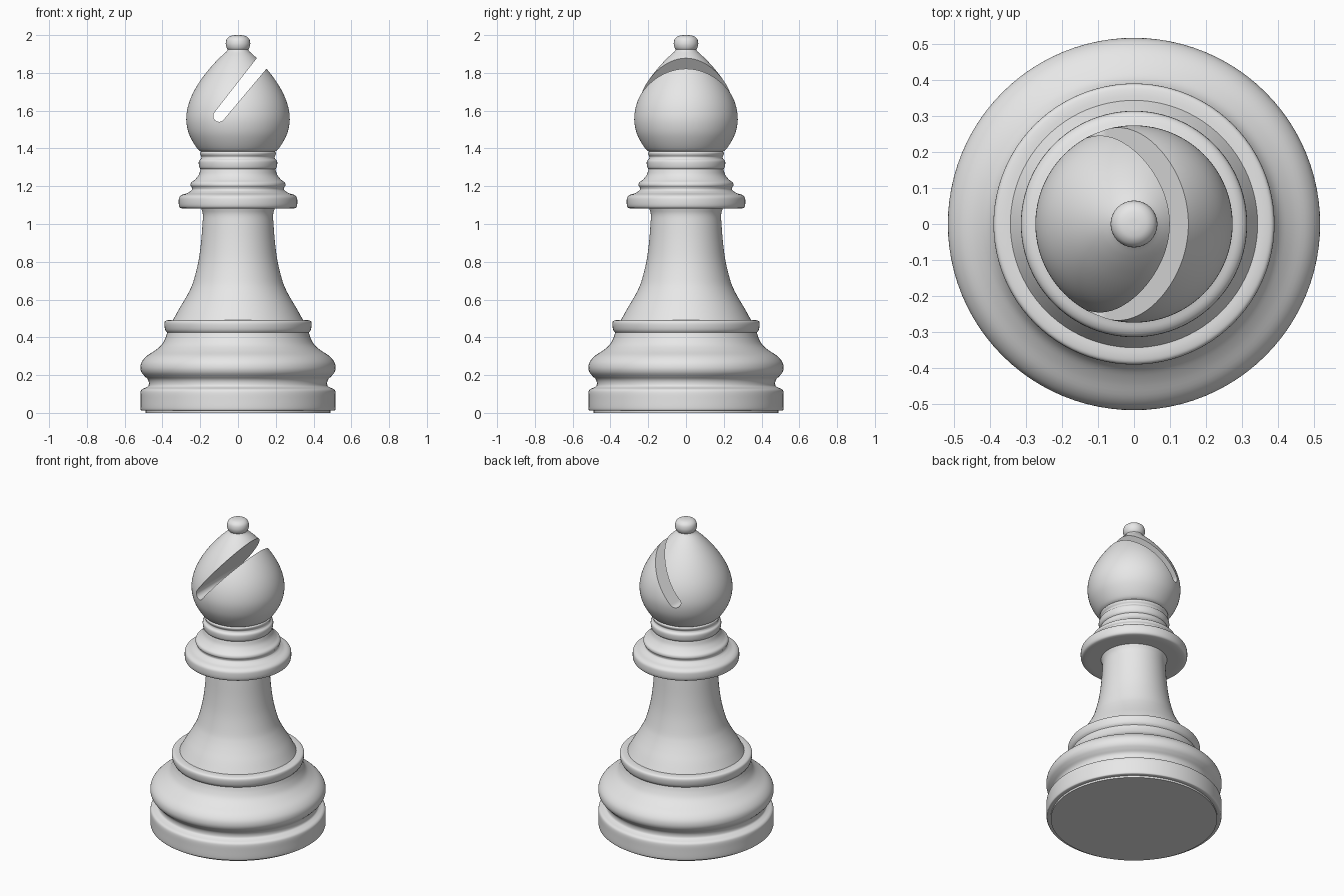
import bpy, bmesh, math
from mathutils import Vector

if "Cube" in bpy.data.objects:
    bpy.data.objects.remove(bpy.data.objects["Cube"])

SEG = 96
mat = bpy.data.materials.new("light grey")
mat.diffuse_color = (0.8, 0.8, 0.8, 1)
mat.use_nodes = True
mat.node_tree.nodes["Principled BSDF"].inputs["Base Color"].default_value = mat.diffuse_color


def spline(pts, n=4):
    """Catmull-Rom curve through the profile points."""
    p = [Vector(q) for q in pts]
    p = [p[0] * 2 - p[1]] + p + [p[-1] * 2 - p[-2]]
    out = []
    for a, b, c, d in zip(p, p[1:], p[2:], p[3:]):
        for i in range(n):
            t = i / n
            out.append(0.5 * (2 * b + (c - a) * t + (2 * a - 5 * b + 4 * c - d) * t * t
                              + (3 * b - a - 3 * c + d) * t ** 3))
    return out + [p[-2]]


def finish(name, bm):
    bmesh.ops.recalc_face_normals(bm, faces=bm.faces)
    me = bpy.data.meshes.new(name)
    bm.to_mesh(me)
    bm.free()
    me.materials.append(mat)
    ob = bpy.data.objects.new(name, me)
    bpy.context.collection.objects.link(ob)
    return ob


def lathe(name, *runs):
    """Turn (radius, z) runs about z; runs meet at sharp corners."""
    prof = []
    for run in runs:
        for r, z in spline(run):
            if not prof or (Vector((r, z)) - prof[-1]).length > 1e-5:
                prof.append(Vector((max(r, 0), z)))
    bm = bmesh.new()
    rings = []
    for r, z in prof:
        if r < 1e-4:
            rings.append([bm.verts.new((0, 0, z))] * SEG)
        else:
            rings.append([bm.verts.new((r * math.cos(2 * math.pi * k / SEG),
                                        r * math.sin(2 * math.pi * k / SEG), z)) for k in range(SEG)])
    for lo, hi in zip(rings, rings[1:]):
        for k in range(SEG):
            j = (k + 1) % SEG
            bm.faces.new(list(dict.fromkeys([lo[k], lo[j], hi[j], hi[k]])))
    for ring in (rings[0], rings[-1]):
        if ring[0] is not ring[1]:
            bm.faces.new(ring)
    return finish(name, bm)


# Foot disc, bulge and upper rim
base = lathe("base",
             [(.49, 0), (.49, .012)], [(.49, .012), (.508, .012)],
             [(.508, .012), (.516, .02), (.517, .07), (.516, .11), (.508, .125), (.49, .133)],
             [(.49, .133), (.475, .142), (.472, .16), (.478, .178), (.495, .195), (.511, .215),
              (.517, .24), (.51, .27), (.485, .3), (.44, .33), (.405, .36), (.385, .395), (.375, .425)],
             [(.375, .425), (.384, .437), (.389, .455), (.39, .475), (.384, .487), (.365, .492), (.34, .493)])

# Flared column
stem = lathe("stem", [(.345, .49), (.312, .55), (.282, .6), (.255, .65), (.235, .7), (.21, .8),
                      (.196, .9), (.188, 1.0), (.186, 1.05), (.195, 1.083)])

# Wide ring, step and narrow neck bead
collar = lathe("collar",
               [(.18, 1.081), (.29, 1.081)],
               [(.29, 1.081), (.306, 1.086), (.313, 1.1), (.314, 1.125), (.31, 1.143), (.295, 1.155),
                (.27, 1.163), (.25, 1.174)],
               [(.25, 1.174), (.243, 1.183), (.245, 1.195)],
               [(.245, 1.195), (.251, 1.205), (.247, 1.22), (.228, 1.235), (.208, 1.26), (.198, 1.29)],
               [(.198, 1.29), (.205, 1.3), (.208, 1.32), (.206, 1.335), (.196, 1.345)],
               [(.196, 1.345), (.193, 1.355), (.2, 1.367), (.201, 1.378), (.19, 1.386)])

# Pointed head
head = lathe("head", [(.19, 1.38), (.212, 1.395), (.242, 1.44), (.264, 1.49), (.274, 1.55), (.268, 1.61),
                      (.249, 1.67), (.218, 1.73), (.177, 1.79), (.131, 1.845), (.092, 1.885), (.062, 1.912),
                      (.053, 1.925)])

# Ball on top
finial = lathe("finial", [(.053, 1.922), (.061, 1.935), (.065, 1.955), (.06, 1.978), (.044, 1.993),
                          (.022, 1.999), (0, 2.0)])

# Slanted slot with a rounded end, cut right through the head
end, along = Vector((-.1, 1.572)), Vector((.63, .777))
side = Vector((along.y, -along.x))
outline = [end + along * .6 - side * .042, end + along * .6 + side * .042]
for i in range(13):
    a = math.pi * i / 12
    outline.append(end + side * .031 * math.cos(a) - along * .031 * math.sin(a))
bm = bmesh.new()
face = bm.faces.new([bm.verts.new((x, -.5, z)) for x, z in outline])
ext = bmesh.ops.extrude_face_region(bm, geom=[face])["geom"]
bmesh.ops.translate(bm, vec=(0, 1, 0), verts=[g for g in ext if isinstance(g, bmesh.types.BMVert)])
cutter = finish("slot_cutter", bm)

mod = head.modifiers.new("slot", 'BOOLEAN')
mod.object = cutter
mod.operation = 'DIFFERENCE'
mod.solver = 'EXACT'
bpy.context.view_layer.objects.active = head
head.select_set(True)
bpy.ops.object.modifier_apply(modifier="slot")
bpy.data.objects.remove(cutter)

for ob in (base, stem, collar, head, finial):
    bpy.ops.object.select_all(action='DESELECT')
    ob.select_set(True)
    bpy.context.view_layer.objects.active = ob
    bpy.ops.object.shade_smooth_by_angle(angle=math.radians(40))
